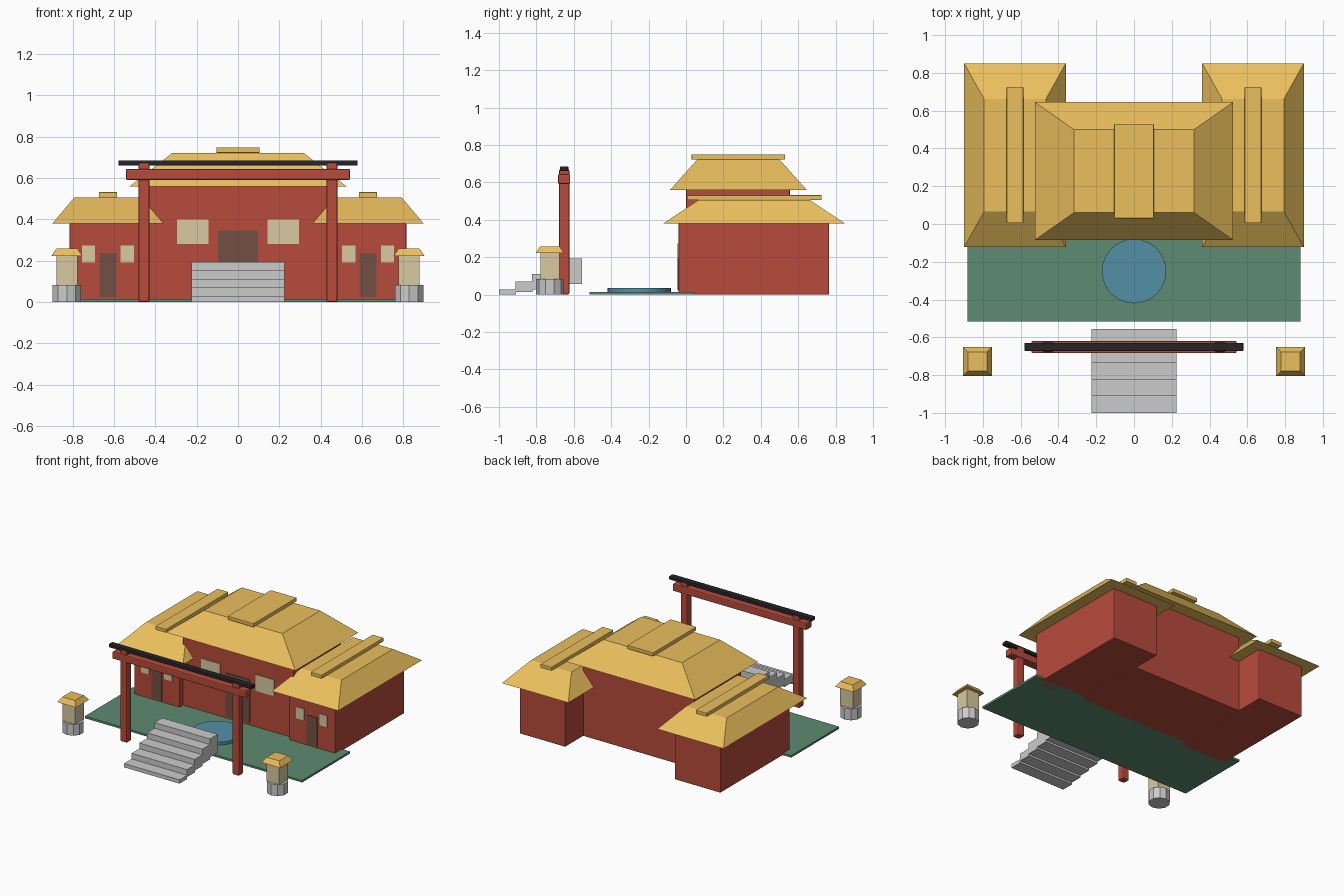
import bpy, bmesh, math

if "Cube" in bpy.data.objects:
    bpy.data.objects.remove(bpy.data.objects["Cube"])


def material(name, rgb):
    m = bpy.data.materials.new(name)
    m.diffuse_color = (*rgb, 1)
    m.use_nodes = True
    m.node_tree.nodes["Principled BSDF"].inputs["Base Color"].default_value = m.diffuse_color
    return m


RED = material("red_paint", (0.48, 0.07, 0.045))
GOLD = material("gold_tile", (0.83, 0.52, 0.11))
GREEN = material("green_deck", (0.11, 0.26, 0.17))
BLUE = material("water", (0.085, 0.28, 0.38))
BLACK = material("black_lacquer", (0.018, 0.018, 0.022))
CREAM = material("cream_paper", (0.69, 0.59, 0.35))
BROWN = material("brown_wood", (0.17, 0.08, 0.055))


def finish(name, bm, mat, bevel=0):
    bmesh.ops.recalc_face_normals(bm, faces=bm.faces)
    me = bpy.data.meshes.new(name)
    bm.to_mesh(me)
    bm.free()
    ob = bpy.data.objects.new(name, me)
    bpy.context.collection.objects.link(ob)
    if mat:
        me.materials.append(mat)
    if bevel:
        mod = ob.modifiers.new("soft_edges", 'BEVEL')
        mod.width = bevel
        mod.segments = 2
    return ob


def box(name, x, y, z, mat=None, bevel=0, inset=(0, 0)):
    """Box from (min, max) ranges; inset pulls the top edges in, for hipped roofs."""
    bm = bmesh.new()
    bmesh.ops.create_cube(bm, size=1)
    for v in bm.verts:
        top = v.co.z > 0
        for i, r in enumerate((x, y, z)):
            s = 1 if v.co[i] > 0 else -1
            v.co[i] = r[s > 0] - (s * inset[i] if top and i < 2 else 0)
    return finish(name, bm, mat, bevel)


def cylinder(name, centre, radius, z, sides, mat=None):
    bm = bmesh.new()
    bmesh.ops.create_cone(bm, cap_ends=True, segments=sides, radius1=radius,
                          radius2=radius, depth=z[1] - z[0])
    bmesh.ops.translate(bm, verts=bm.verts, vec=(*centre, sum(z) / 2))
    return finish(name, bm, mat)


def around(c, half):
    return (c - half, c + half)


# Main hall
box("main_hall", (-0.45, 0.45), (0, 0.555), (0, 0.565), RED, 0.005)
box("main_roof", (-0.525, 0.525), (-0.085, 0.645), (0.56, 0.722), GOLD, inset=(0.207, 0.145))
box("main_ridge_cap", (-0.105, 0.105), (0.03, 0.53), (0.722, 0.749), GOLD, 0.003)
box("main_door", (-0.097, 0.097), (-0.005, 0.005), (0.03, 0.347), BROWN)

# Courtyard
box("courtyard_deck", (-0.882, 0.882), (-0.517, 0.04), (0, 0.015), GREEN)
pond = cylinder("pond", (0, -0.25), 0.17, (0.012, 0.036), 32, BLUE)
pond.data.shade_smooth()
pond.data.set_sharp_from_angle(angle=math.radians(30))

# Front stairs, each step a thicker block
for i in range(5):
    y0 = -1 + 0.0885 * i
    box(f"step_{i + 1}", (-0.225, 0.225), (y0, y0 + 0.09),
        (0.0143 * i, 0.028 + 0.0413 * i))

# Gate beams
box("gate_lower_beam", (-0.543, 0.543), (-0.684, -0.619), (0.591, 0.644), RED, 0.007)
box("gate_top_beam", (-0.58, 0.58), (-0.673, -0.629), (0.66, 0.686), BLACK, 0.006)

# Mirrored parts
for s, side in ((-1, "left"), (1, "right")):
    box(f"{side}_main_window", around(s * 0.22, 0.076), (-0.005, 0.005), (0.28, 0.4), CREAM)

    # Side wing
    c = s * 0.63
    box(f"{side}_wing", around(c, 0.185), (-0.04, 0.765), (0, 0.382), RED, 0.005)
    box(f"{side}_wing_roof", around(c, 0.269), (-0.122, 0.85), (0.38, 0.505), GOLD,
        inset=(0.105, 0.187))
    box(f"{side}_wing_ridge_cap", around(c, 0.044), (0.005, 0.725), (0.505, 0.532), GOLD, 0.003)
    box(f"{side}_wing_door", around(c, 0.042), (-0.045, -0.035), (0.025, 0.236), BROWN)
    for k, place in ((-1, "a"), (1, "b")):
        box(f"{side}_wing_window_{place}", around(c + k * 0.094, 0.032),
            (-0.045, -0.035), (0.19, 0.274), CREAM)

    # Gate post
    box(f"{side}_gate_post", around(s * 0.455, 0.027), around(-0.651, 0.027),
        (0, 0.672), RED, 0.008)

    # Stone lantern
    lx, ly = s * 0.829, -0.728
    cylinder(f"{side}_lantern_base", (lx, ly), 0.073, (0, 0.083), 10)
    box(f"{side}_lantern_body", around(lx, 0.051), around(ly, 0.051), (0.08, 0.225), CREAM)
    box(f"{side}_lantern_roof", around(lx, 0.076), around(ly, 0.076), (0.222, 0.258), GOLD,
        inset=(0.025, 0.025))
